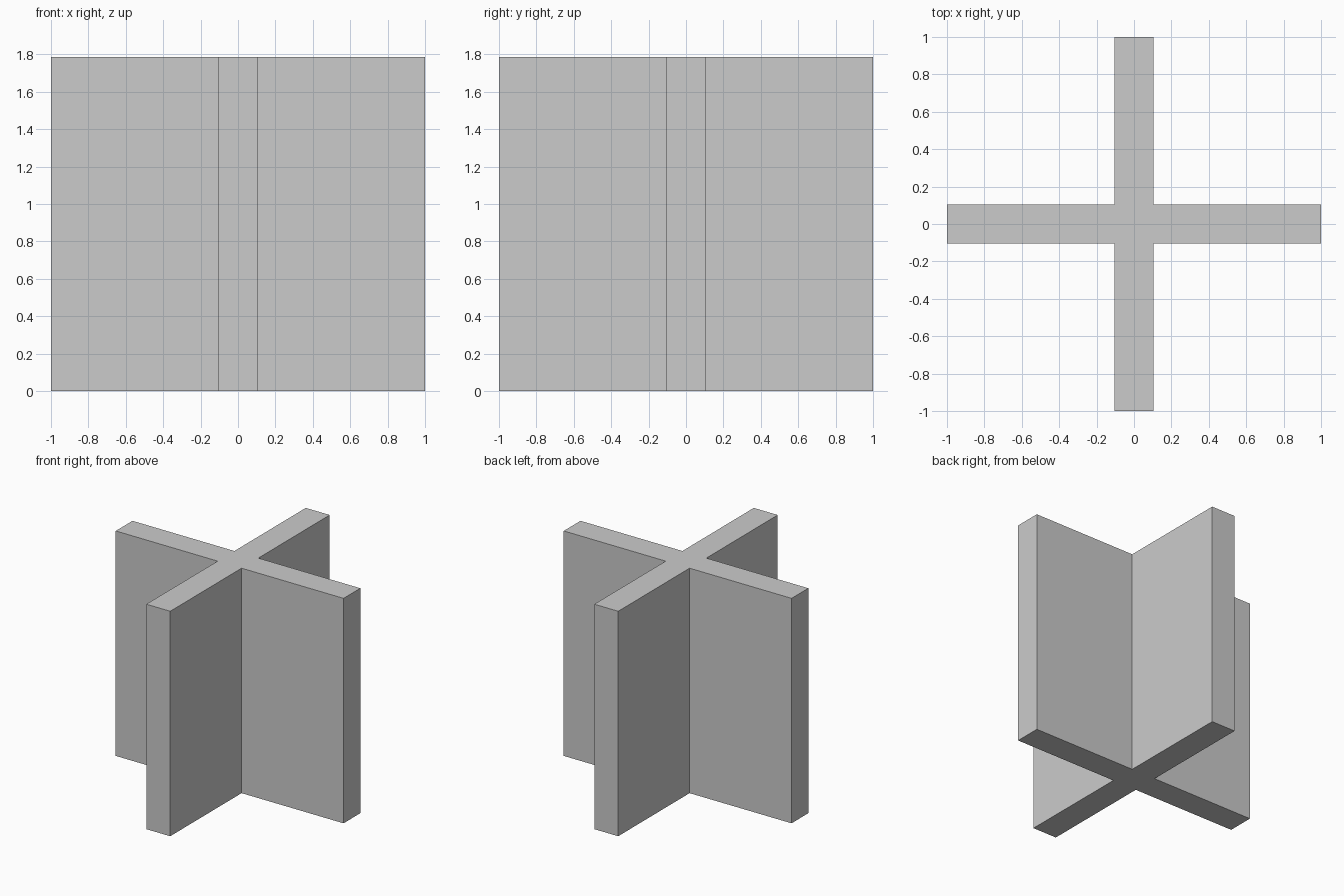
import bpy, bmesh
from mathutils import Matrix
from math import pi

if "Cube" in bpy.data.objects:
    bpy.data.objects.remove(bpy.data.objects["Cube"])

HEIGHT = 1.785
HALF_LENGTH = 1.0
HALF_THICK = 0.105

bm = bmesh.new()

# Plus-shaped profile: three corners per arm, turned by quarter steps
L, T = HALF_LENGTH, HALF_THICK
arm = [(L, -T), (L, T), (T, T)]
verts = []
for i in range(4):
    turn = Matrix.Rotation(i * pi / 2, 3, 'Z')
    verts += [bm.verts.new(turn @ Matrix.Identity(3) @ bm.verts.new((x, y, 0)).co) for x, y in arm]
bmesh.ops.delete(bm, geom=[v for v in bm.verts if v not in set(verts)], context='VERTS')
base = bm.faces.new(verts)

# Raise the profile into the crossed panels
top = bmesh.ops.extrude_face_region(bm, geom=[base], use_keep_orig=True)
bmesh.ops.translate(bm, vec=(0, 0, HEIGHT),
                    verts=[g for g in top["geom"] if isinstance(g, bmesh.types.BMVert)])
bmesh.ops.recalc_face_normals(bm, faces=bm.faces)

mesh = bpy.data.meshes.new("crossed_panels")
bm.to_mesh(mesh)
bm.free()
bpy.context.collection.objects.link(bpy.data.objects.new("crossed_panels", mesh))
